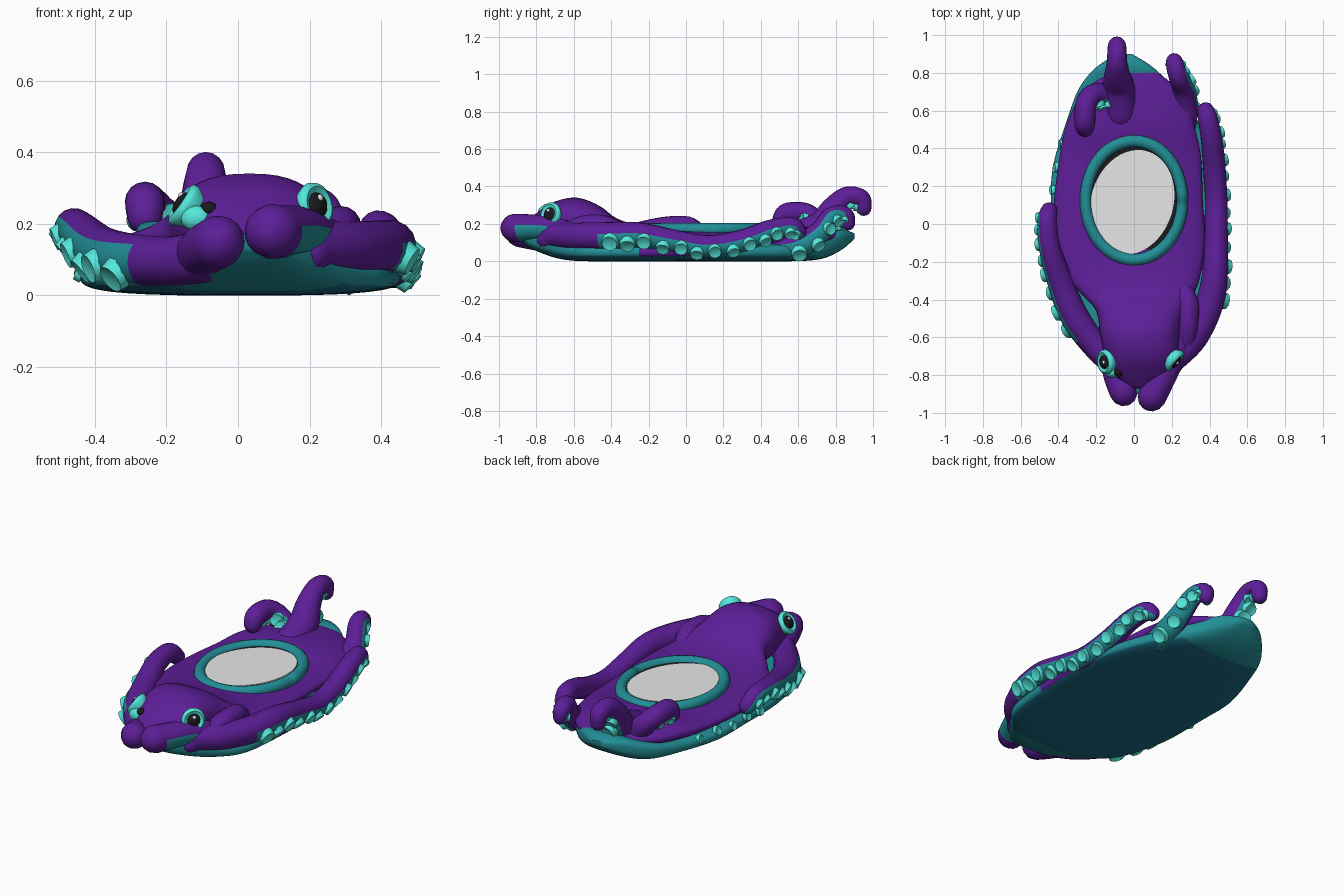
import bpy, bmesh, math
from mathutils import Vector, Matrix

if "Cube" in bpy.data.objects:
    bpy.data.objects.remove(bpy.data.objects["Cube"])


def material(name, rgb):
    m = bpy.data.materials.new(name)
    m.diffuse_color = (*rgb, 1)
    m.use_nodes = True
    m.node_tree.nodes["Principled BSDF"].inputs["Base Color"].default_value = m.diffuse_color
    return m


PURPLE = material("purple skin", (0.108, 0.013, 0.31))
TEAL = material("teal underside", (0.016, 0.275, 0.31))
DARK = material("dark blue base", (0.011, 0.15, 0.24))
AQUA = material("aqua sucker", (0.09, 0.80, 0.71))
BLACK = material("black", (0.01, 0.01, 0.014))
WHITE = material("white", (0.85, 0.85, 0.85))
GREY = material("mirror grey", (0.82, 0.82, 0.82))


def finish(name, bm, *mats, angle=50):
    bmesh.ops.recalc_face_normals(bm, faces=bm.faces)
    me = bpy.data.meshes.new(name)
    bm.to_mesh(me)
    bm.free()
    for m in mats:
        me.materials.append(m)
    ob = bpy.data.objects.new(name, me)
    bpy.context.collection.objects.link(ob)
    bpy.ops.object.select_all(action='DESELECT')
    ob.select_set(True)
    bpy.context.view_layer.objects.active = ob
    bpy.ops.object.shade_smooth_by_angle(angle=math.radians(angle))
    return ob


def spline(pts, steps):
    """Smooth curve through tuples of any length."""
    p = [pts[0]] + list(pts) + [pts[-1]]
    out = []
    for i in range(1, len(p) - 2):
        for k in range(steps):
            t = k / steps
            out.append([0.5 * (2 * b + (c - a) * t + (2 * a - 5 * b + 4 * c - d) * t * t
                               + (3 * b - a - 3 * c + d) * t ** 3)
                        for a, b, c, d in zip(*p[i - 1:i + 3])])
    return out + [list(pts[-1])]


def skin(bm, rings):
    """Bridge rings of points and close both ends."""
    vs = [[bm.verts.new(c) for c in r] for r in rings]
    n = len(vs[0])
    faces = [(bm.faces.new((a[j], a[(j + 1) % n], b[(j + 1) % n], b[j])), i, j)
             for i, (a, b) in enumerate(zip(vs, vs[1:])) for j in range(n)]
    bm.faces.new(vs[0])
    bm.faces.new(vs[-1])
    return faces


def loft(name, stations, power, *mats):
    """Stations are (y, x centre, half width, z bottom, z top)."""
    rings = []
    for y, xc, hw, zb, zt in spline(stations, 4):
        ring = []
        for j in range(40):
            a = 2 * math.pi * j / 40
            c, s = math.cos(a), math.sin(a)
            ring.append((xc + hw * math.copysign(abs(c) ** (2 / power), c), y,
                         (zb + zt) / 2 + (zt - zb) / 2 * math.copysign(abs(s) ** (2 / power), s)))
        rings.append(ring)
    bm = bmesh.new()
    skin(bm, rings)
    return finish(name, bm, *mats)


def place(pos, direction):
    return Matrix.Translation(pos) @ Vector(direction).to_track_quat('Z', 'Y').to_matrix().to_4x4()


def add_sucker(bm, pos, direction, r):
    """Flared cup with a sunken centre."""
    geo = bmesh.ops.create_cone(bm, cap_ends=True, segments=12, radius1=r, radius2=r * 0.85,
                                depth=r * 0.7, matrix=place(pos, direction))
    d = Vector(direction).normalized()
    top = max({f for v in geo['verts'] for f in v.link_faces},
              key=lambda f: f.calc_center_median().dot(d))
    bmesh.ops.inset_region(bm, faces=[top], thickness=r * 0.35, depth=-r * 0.15)


def tentacle(name, pts, side, cups=None, teal=(0, 0), wide=2):
    """Points are (x, y, z, radius); belly faces tangent x side."""
    path = spline(pts, 6)
    pos = [Vector(p[:3]) for p in path]
    side = Vector(side).normalized()
    rings, frames = [], []
    last = len(path) - 1
    for i, p in enumerate(path):
        t = (pos[min(i + 1, last)] - pos[max(i - 1, 0)]).normalized()
        belly = t.cross(side).normalized()
        frames.append((pos[i], t, belly, belly.cross(t), p[3]))

    def ring(c, belly, s, r):
        return [c + r * (belly * math.cos(a) + s * math.sin(a))
                for a in (2 * math.pi * j / 16 for j in range(16))]

    # rounded start, shaft, rounded tip
    c, t, b, s, r = frames[0]
    rings += [ring(c - t * r * math.sin(a), b, s, r * math.cos(a)) for a in (1.4, 1.0, 0.5)]
    rings += [ring(c, b, s, r) for c, t, b, s, r in frames]
    c, t, b, s, r = frames[-1]
    rings += [ring(c + t * r * math.sin(a), b, s, r * math.cos(a)) for a in (0.5, 1.0, 1.4)]
    bm = bmesh.new()
    start, end = teal
    for f, i, j in skin(bm, rings):
        if end and start <= (i - 3) / last <= end and (j < wide or j >= 16 - wide):
            f.material_index = 1
    finish(name, bm, PURPLE, TEAL)
    # one slightly staggered row of large suckers on the belly
    if cups:
        bm = bmesh.new()
        travelled, count = 0, 0
        for i in range(1, last + 1):
            travelled += (pos[i] - pos[i - 1]).length
            c, t, b, s, r = frames[i]
            if cups[0] <= i / last <= cups[1] and travelled > r * 1.15:
                travelled, count = 0, count + 1
                d = b + s * (0.15 if count % 2 else -0.15)
                add_sucker(bm, c + d.normalized() * r * 1.0, d, r * 0.66)
        finish(name + "_suckers", bm, AQUA, angle=40)


# Hull: dark flat base, purple skin patch on the right flank
hull = loft("hull", [(-.9, .05, .06, .13, .17), (-.84, .04, .13, .075, .17),
                     (-.72, .04, .23, .025, .14), (-.62, .04, .31, .005, .11), (-.5, .03, .39, 0, .1),
                     (-.25, .01, .44, 0, .1), (.05, .01, .45, 0, .11), (.3, 0, .43, 0, .1),
                     (.55, -.01, .345, 0, .11), (.72, -.04, .25, .012, .14),
                     (.83, -.05, .15, .06, .17), (.9, -.05, .04, .12, .15)], 3.2, TEAL, DARK, PURPLE)
for p in hull.data.polygons:
    if p.normal.z < -.8 and abs(p.center.y) < .68:
        p.material_index = 1
    elif p.center.x > .25 and p.center.z > .025 and -.25 < p.center.y < .08:
        p.material_index = 2
loft("body", [(-.87, .04, .06, .14, .2), (-.79, .04, .16, .1, .265), (-.7, .04, .195, .07, .32),
              (-.58, .03, .21, .06, .34), (-.46, .03, .23, .06, .295), (-.38, .02, .29, .06, .235),
              (-.28, 0, .35, .06, .2), (-.1, -.02, .395, .06, .178), (.1, -.03, .395, .06, .172),
              (.35, -.02, .375, .06, .172), (.5, -.02, .345, .06, .19), (.65, -.01, .29, .07, .185),
              (.77, -.01, .18, .09, .17), (.85, -.02, .05, .12, .15)], 2.4, PURPLE)

# Back mirror: shadow gap, pane and rim
for name, x, y, rx, ry, z, turn, mat in (("mirror_gap", 0, .12, .25, .3, .176, 0, BLACK),
                                         ("mirror", -.01, .115, .218, .282, .182, -.3, GREY)):
    bm = bmesh.new()
    bmesh.ops.create_cone(bm, cap_ends=True, segments=48, radius1=1, radius2=1, depth=1,
                          matrix=Matrix.Translation((x, y, z)) @ Matrix.Rotation(turn, 4, 'Z')
                          @ Matrix.Diagonal((rx, ry, .008, 1)))
    finish(name, bm, mat)
bm = bmesh.new()
rim = []
for i in range(49):
    a = 2 * math.pi * i / 48
    rim.append([((.256 + .031 * math.cos(b)) * math.cos(a),
                 .125 + (.315 + .034 * math.cos(b)) * math.sin(a),
                 .172 + .034 * math.sin(b)) for b in (2 * math.pi * j / 12 for j in range(12))])
skin(bm, rim)
bmesh.ops.remove_doubles(bm, verts=bm.verts, dist=1e-5)
finish("mirror_rim", bm, TEAL)

# Tentacles
tentacle("back_middle_tentacle", [(-.07, .58, .12, .09), (-.08, .72, .18, .085), (-.09, .79, .28, .068),
         (-.09, .86, .345, .054), (-.09, .935, .335, .05), (-.09, .95, .285, .042)],
         (1, 0, 0), (.3, 1), (.2, 2))
tentacle("back_right_tentacle", [(.24, .46, .08, .075), (.27, .6, .085, .07), (.265, .71, .15, .06),
         (.235, .78, .24, .052), (.215, .85, .245, .047), (.215, .865, .205, .04)],
         (.8, -.7, .6), (.2, 1), (.1, 2), 3)
tentacle("back_left_tentacle", [(-.1, .66, .11, .07), (-.16, .68, .16, .066), (-.22, .68, .22, .06),
         (-.255, .63, .257, .057), (-.26, .54, .256, .056), (-.26, .51, .22, .05)],
         (-1, -.3, 0), (.2, 1), (.2, 2))
tentacle("right_side_tentacle", [(.2, -.72, .14, .07), (.32, -.6, .135, .072), (.4, -.42, .135, .075),
         (.43, -.25, .14, .068), (.435, -.05, .105, .062), (.435, .12, .08, .06),
         (.425, .3, .11, .06), (.41, .45, .165, .057), (.39, .56, .185, .052),
         (.38, .6, .16, .045)], (.6, 0, .8), (.23, 1), (.2, 2), 2)
tentacle("left_side_tentacle", [(-.09, -.74, .11, .075), (-.19, -.66, .095, .07), (-.31, -.5, .1, .075),
         (-.385, -.32, .125, .07), (-.445, -.13, .178, .058), (-.46, .01, .188, .052),
         (-.45, .07, .145, .045)], (.5, 0, -.85), (.3, 1), (.24, 2), 3)
tentacle("head_side_tentacle", [(.26, -.35, .14, .055), (.285, -.43, .185, .058), (.285, -.54, .19, .056),
         (.27, -.64, .15, .058), (.2, -.74, .12, .06)], (1, 0, 0))
tentacle("front_right_lobe", [(.24, -.64, .16, .06), (.17, -.78, .18, .068), (.095, -.915, .178, .077)],
         (-.85, 0, -.5), None, (0, .8), 3)
tentacle("front_left_lobe", [(-.12, -.66, .1, .07), (-.09, -.8, .13, .072), (-.055, -.89, .15, .074)],
         (-1, 0, 0))

# Suckers along the left hull edge
bm = bmesh.new()
for i in range(5):
    y = -.06 + i * .12
    add_sucker(bm, (-.445 + .30 * (y + .02) ** 2, y, .065 + .015 * (i % 2)), (-1, 0, .3), .028)
finish("left_edge_suckers", bm, AQUA, angle=40)

# Eyes: domed ring, pupil and glint
for side, pos, look in (("right", (.213, -.722, .25), (.74, -.64, .2)),
                        ("left", (-.148, -.73, .25), (-.8, -.12, .55))):
    base = place(pos, look)
    bm = bmesh.new()
    profile = [(.05, -.03), (.066, 0), (.063, .014), (.052, .02), (.040, .014), (.034, .012)]
    skin(bm, [[base @ Vector((r * math.cos(a), r * math.sin(a), h))
               for a in (2 * math.pi * j / 28 for j in range(28))] for r, h in profile])
    finish(side + "_eye_ring", bm, AQUA)
    up = (Vector((0, 0, 1)) - Vector(look) * Vector(look).z).normalized()
    for part, r, h, lift, mat in (("pupil", .036, .018, 0, BLACK), ("glint", .010, .006, .018, WHITE)):
        bm = bmesh.new()
        bmesh.ops.create_uvsphere(bm, u_segments=20, v_segments=10, radius=1,
                                  matrix=Matrix.Translation(up * lift) @ base
                                  @ Matrix.Translation((0, 0, .012 if lift == 0 else .027))
                                  @ Matrix.Diagonal((r, r, h, 1)))
        finish(side + "_eye_" + part, bm, mat)

# Inner edge of the left eye, showing beside the head
for part, pos, size, mat in (("lid", (-.115, -.785, .215), (.045, .028, .036), AQUA),
                             ("shade", (-.082, -.783, .24), (.026, .024, .022), BLACK)):
    bm = bmesh.new()
    bmesh.ops.create_uvsphere(bm, u_segments=16, v_segments=8, radius=1,
                              matrix=Matrix.Translation(pos) @ Matrix.Diagonal((*size, 1)))
    finish("left_eye_" + part, bm, mat)
